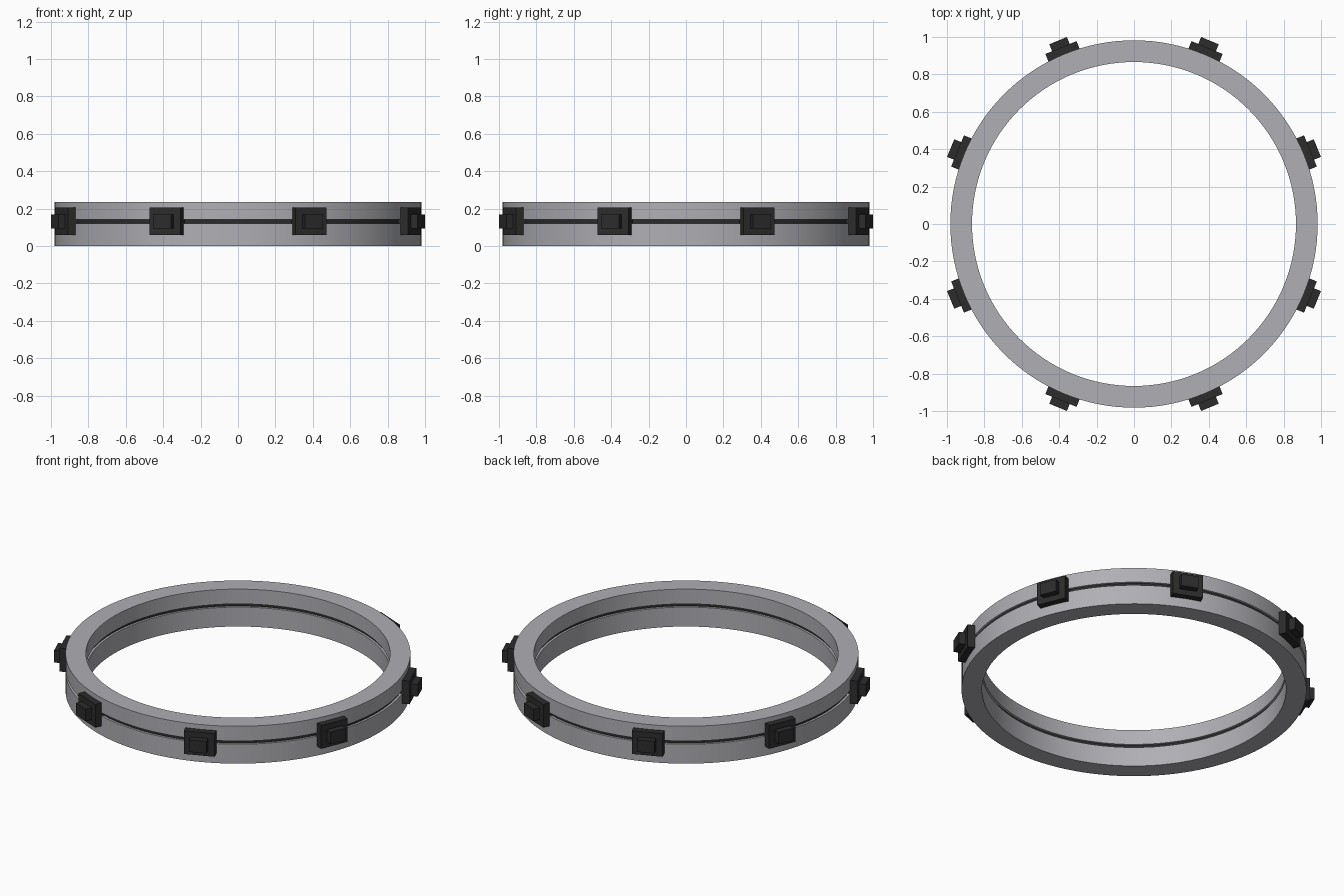
import bpy, bmesh, math
from mathutils import Matrix, Vector

if "Cube" in bpy.data.objects:
    bpy.data.objects.remove(bpy.data.objects["Cube"])

SEGMENTS = 128
OUTER, INNER, HEIGHT = 0.982, 0.866, 0.235
SEAM_LOW, SEAM_HIGH, SEAM_DEPTH = 0.122, 0.142, 0.014
MID = (SEAM_LOW + SEAM_HIGH) / 2


def material(name, color):
    mat = bpy.data.materials.new(name)
    mat.use_nodes = True
    mat.diffuse_color = (*color, 1)
    mat.node_tree.nodes["Principled BSDF"].inputs["Base Color"].default_value = (*color, 1)
    return mat


grey = material("light grey metal", (0.43, 0.43, 0.46))
black = material("black plastic", (0.025, 0.025, 0.025))


def finish(name, bm, mats):
    bmesh.ops.recalc_face_normals(bm, faces=bm.faces)
    mesh = bpy.data.meshes.new(name)
    bm.to_mesh(mesh)
    bm.free()
    for mat in mats:
        mesh.materials.append(mat)
    obj = bpy.data.objects.new(name, mesh)
    bpy.context.collection.objects.link(obj)
    return obj


def lathe(name, profile, mats):
    """Spin a closed (radius, z) profile around the z axis."""
    bm = bmesh.new()
    rings = []
    for i in range(SEGMENTS):
        a = math.tau * i / SEGMENTS
        rings.append([bm.verts.new((r * math.cos(a), r * math.sin(a), z)) for r, z in profile])
    for i, ring in enumerate(rings):
        following = rings[(i + 1) % SEGMENTS]
        for j in range(len(profile)):
            k = (j + 1) % len(profile)
            bm.faces.new((ring[j], following[j], following[k], ring[k]))
    return finish(name, bm, mats)


# Ring with a recessed seam running around both walls
groove_out, groove_in = OUTER - SEAM_DEPTH, INNER + SEAM_DEPTH
ring = lathe("ring", [
    (INNER, 0), (OUTER, 0),
    (OUTER, SEAM_LOW), (groove_out, SEAM_LOW), (groove_out, SEAM_HIGH), (OUTER, SEAM_HIGH),
    (OUTER, HEIGHT), (INNER, HEIGHT),
    (INNER, SEAM_HIGH), (groove_in, SEAM_HIGH), (groove_in, SEAM_LOW), (INNER, SEAM_LOW),
], [grey, black])

# The floor of the seam is black
for face in ring.data.polygons:
    if abs(face.center.z - MID) < 0.001 and abs(face.normal.z) < 0.5:
        face.material_index = 1

bpy.ops.object.select_all(action="DESELECT")
ring.select_set(True)
bpy.context.view_layer.objects.active = ring
bpy.ops.object.shade_smooth_by_angle(angle=math.radians(30))


def add_box(bm, r_from, r_to, width, height):
    """Box reaching outward along x, centred on the seam."""
    center = Vector(((r_from + r_to) / 2, 0, MID))
    size = Matrix.Diagonal((r_to - r_from, width, height, 1))
    bmesh.ops.create_cube(bm, size=1, matrix=Matrix.Translation(center) @ size)


# Eight clamps around the outside: a plate with a smaller raised block
for n in range(8):
    bm = bmesh.new()
    add_box(bm, 0.955, 1.021, 0.18, 0.146)
    add_box(bm, 1.01, 1.061, 0.102, 0.076)
    clamp = finish(f"clamp_{n + 1}", bm, [black])
    clamp.rotation_euler.z = math.radians(22.5 + 45 * n)
